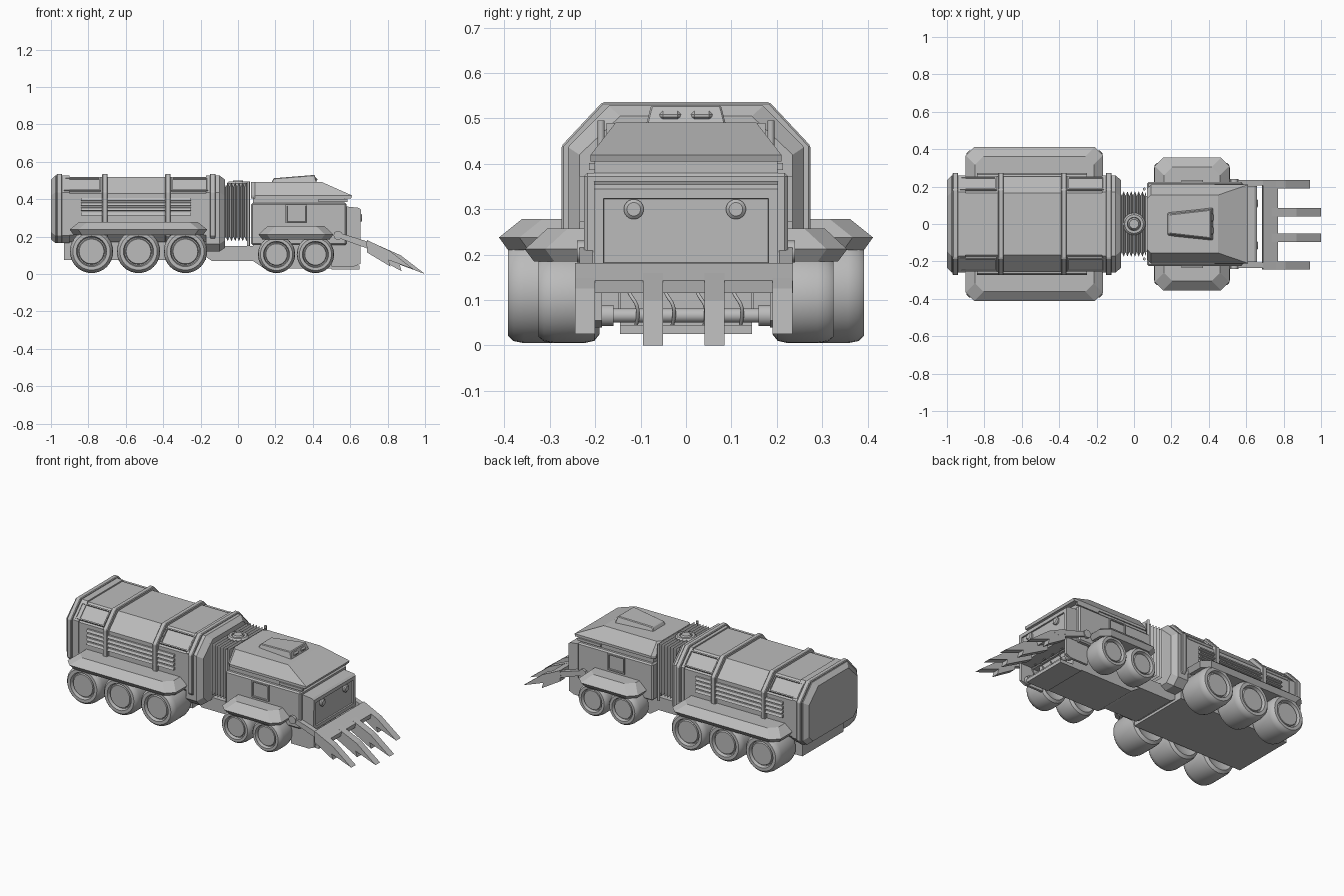
import bpy, bmesh, math
from mathutils import Vector

if "Cube" in bpy.data.objects:
    bpy.data.objects.remove(bpy.data.objects["Cube"], do_unlink=True)

grey = bpy.data.materials.new("plain_grey")
grey.use_nodes = True
grey.diffuse_color = (0.5, 0.5, 0.5, 1)
grey.node_tree.nodes["Principled BSDF"].inputs["Base Color"].default_value = (0.5, 0.5, 0.5, 1)


def loft(name, rings, smooth=False, bevel=0):
    """Skin a stack of equal-length rings and cap both ends."""
    bm = bmesh.new()
    loops = [[bm.verts.new(p) for p in ring] for ring in rings]
    n = len(loops[0])
    for a, b in zip(loops, loops[1:]):
        for i in range(n):
            j = (i + 1) % n
            bm.faces.new((a[i], a[j], b[j], b[i]))
    bm.faces.new(loops[0])
    bm.faces.new(loops[-1])
    bmesh.ops.recalc_face_normals(bm, faces=bm.faces)
    mesh = bpy.data.meshes.new(name)
    bm.to_mesh(mesh)
    bm.free()
    mesh.materials.append(grey)
    ob = bpy.data.objects.new(name, mesh)
    bpy.context.collection.objects.link(ob)
    if bevel:
        mod = ob.modifiers.new("edge_bevel", "BEVEL")
        mod.width, mod.segments = bevel, 1
    if smooth:
        bpy.ops.object.select_all(action="DESELECT")
        ob.select_set(True)
        bpy.context.view_layer.objects.active = ob
        bpy.ops.object.shade_smooth_by_angle(angle=math.radians(35))
    return ob


def along_x(name, profile, x0, x1, **kw):
    return loft(name, [[(x, y, z) for y, z in profile] for x in (x0, x1)], **kw)


def along_y(name, profile, y0, y1, **kw):
    return loft(name, [[(x, y, z) for x, z in profile] for y in (y0, y1)], **kw)


def box(name, x0, x1, y0, y1, z0, z1, **kw):
    return along_x(name, [(y0, z0), (y1, z0), (y1, z1), (y0, z1)], x0, x1, **kw)


def lathe(name, centre, axis, steps, sides=32):
    """Rings of (radius, offset) around an axis through the centre."""
    axis = Vector(axis)
    u = axis.orthogonal().normalized()
    v = axis.cross(u)
    angles = [math.tau * i / sides for i in range(sides)]
    rings = [[Vector(centre) + axis * d + (u * math.cos(a) + v * math.sin(a)) * r
              for a in angles] for r, d in steps]
    return loft(name, rings, smooth=True)


def inset(ob, direction, margin, depth):
    """Sink a panel into the faces that point along a direction."""
    bm = bmesh.new()
    bm.from_mesh(ob.data)
    d = Vector(direction).normalized()
    faces = [f for f in bm.faces if f.normal.dot(d) > 0.95]
    bmesh.ops.inset_region(bm, faces=faces, thickness=margin, depth=0)
    bmesh.ops.inset_region(bm, faces=faces, thickness=0.002, depth=-depth)
    bm.to_mesh(ob.data)
    bm.free()


def tube(name, points, radius):
    curve = bpy.data.curves.new(name, "CURVE")
    curve.dimensions = "3D"
    curve.bevel_depth, curve.bevel_resolution = radius, 2
    curve.use_fill_caps = True
    spline = curve.splines.new("NURBS")
    spline.points.add(len(points) - 1)
    for p, co in zip(spline.points, points):
        p.co = (*co, 1)
    spline.use_endpoint_u = True
    spline.order_u = 3
    curve.materials.append(grey)
    ob = bpy.data.objects.new(name, curve)
    bpy.context.collection.objects.link(ob)


def hull(x, w, top, shoulder, floor, grow=0.0):
    """Eight-sided container section."""
    half = [(w, floor + 0.04), (w, shoulder), (w - 0.09, top), (w - 0.04, floor)]
    (a, b, c, d) = [(y + grow, z) for y, z in half]
    right = [d, a, b, c]
    return [(x, y, z) for y, z in right] + [(x, -y, z) for y, z in reversed(right)]


# Container shell, end caps and ribs
loft("container_body", [hull(x, 0.255, 0.52, 0.43, 0.17) for x in (-0.92, -0.13)])
loft("container_rear_cap", [hull(-1.0, 0.235, 0.505, 0.42, 0.185),
                            hull(-0.975, 0.26, 0.528, 0.437, 0.165),
                            hull(-0.9, 0.26, 0.528, 0.437, 0.165)])
loft("container_front_cap", [hull(-0.17, 0.26, 0.528, 0.437, 0.12),
                             hull(-0.10, 0.26, 0.528, 0.437, 0.12),
                             hull(-0.07, 0.235, 0.505, 0.42, 0.14)])
for x in (-0.955, -0.712, -0.375, -0.135):
    loft("container_rib", [hull(x + d, 0.274, 0.536, 0.44, 0.165) for d in (-0.015, 0.015)],
         bevel=0.004)

# Sloped hatches and side louvres
for s in (-1, 1):
    for x0, x1 in ((-0.93, -0.735), (-0.355, -0.16)):
        pane = [(s * y, z) for y, z in ((0.24, 0.43), (0.254, 0.448), (0.184, 0.518), (0.17, 0.50))]
        inset(along_x("sloped_hatch", pane, x0, x1), (0, s, 1), 0.01, 0.008)
    for i in range(4):
        z = 0.322 + 0.026 * i
        slat = [(s * 0.25, z - 0.011), (s * 0.272, z - 0.008), (s * 0.264, z + 0.006), (s * 0.25, z + 0.008)]
        along_x("side_louvre", slat, -0.84, -0.25)


# Fenders and wheels for both halves
def fender(name, s, x0, x1, y0, y1, low, mid, top):
    rings = []
    for z, i in ((low, 0.02), (mid, 0), (top, 0.05)):
        a, b, y, c = x0 + i, x1 - i, y1 - i, 0.045
        rings.append([(a, s * y0, z), (b, s * y0, z), (b, s * (y - c), z),
                      (b - c, s * y, z), (a + c, s * y, z), (a, s * (y - c), z)])
    loft(name, rings)


def wheel(name, s, x, z, r, y0, y1):
    w = y1 - y0
    steps = [(0.55 * r, 0.015), (0.8 * r, 0), (0.95 * r, 0.012), (r, 0.035), (r, w - 0.035),
             (0.96 * r, w - 0.012), (0.86 * r, w), (0.7 * r, w), (0.65 * r, w - 0.02),
             (0.6 * r, w - 0.02), (0.57 * r, w - 0.008)]
    lathe(name, (x, s * y0, z), (0, s, 0), steps)


for s in (-1, 1):
    fender("rear_fender", s, -0.9, -0.165, 0.2, 0.412, 0.21, 0.238, 0.278)
    fender("front_fender", s, 0.11, 0.51, 0.2, 0.355, 0.185, 0.212, 0.258)
    for x in (-0.783, -0.532, -0.281):
        wheel("rear_wheel", s, x, 0.121, 0.116, 0.2, 0.392)
    for x in (0.206, 0.414):
        wheel("front_wheel", s, x, 0.105, 0.1, 0.19, 0.325)

# Chassis and coupling
box("rear_chassis", -0.93, -0.17, -0.2, 0.2, 0.075, 0.2)
along_y("coupling", [(-0.17, 0.15), (-0.17, 0.09), (-0.14, 0.07), (0.12, 0.07), (0.12, 0.15)], -0.15, 0.15)
along_y("front_chassis", [(0.08, 0.2), (0.08, 0.07), (0.14, 0.03), (0.5, 0.03), (0.56, 0.03),
                          (0.56, 0.2)], -0.145, 0.145)

# Pleated bellows between the halves
pleats = []
for i in range(15):
    x, g = -0.075 + i * 0.01, 0.025 * (i % 2)
    y = 0.175 - g
    pleats.append([(x, -y, 0.175 + g), (x, y, 0.175 + g), (x, y, 0.49 - g), (x, -y, 0.49 - g)])
loft("bellows", pleats)
lathe("bellows_cap", (0, 0, 0.44), (0, 0, 1),
      [(0.06, 0), (0.06, 0.045), (0.05, 0.055), (0.036, 0.055), (0.034, 0.045), (0.025, 0.06)], 24)

# Cab body, roof and roof pod
box("cab_body", 0.07, 0.58, -0.225, 0.225, 0.155, 0.38, bevel=0.008)
box("cab_neck", 0.08, 0.57, -0.203, 0.203, 0.37, 0.41)


def plan(x0, x1, y, z, c=0.02):
    return [(x0 + c, -y, z), (x1, -y, z), (x1, y, z), (x0 + c, y, z), (x0, y - c, z), (x0, c - y, z)]


loft("cab_roof", [plan(0.07, 0.605, 0.21, 0.405), plan(0.07, 0.61, 0.21, 0.42),
                  plan(0.07, 0.45, 0.155, 0.491)])
loft("roof_pod", [[(0.175, -0.065, 0.48), (0.425, -0.09, 0.48), (0.425, 0.09, 0.48), (0.175, 0.065, 0.48)],
                  [(0.19, -0.052, 0.512), (0.41, -0.077, 0.53), (0.41, 0.077, 0.53), (0.19, 0.052, 0.512)]],
     bevel=0.004)
for y in (-0.035, 0.035):
    box("pod_lamp", 0.40, 0.424, y - 0.024, y + 0.024, 0.495, 0.517, bevel=0.008)

# Side windows, vent slits and exhaust stacks
for s in (-1, 1):
    inset(box("side_window", 0.255, 0.37, s * 0.215, s * 0.235, 0.272, 0.372), (0, s, 0), 0.01, 0.008)
    box("vent_slit", 0.43, 0.585, s * 0.2, s * 0.214, 0.386, 0.402)
    tube("exhaust_stack", [(0.055, s * 0.187, 0.15), (0.055, s * 0.187, 0.32),
                           (0.055, s * 0.187, 0.495)], 0.008)

# Hood, grille panel and headlamps
hood = along_y("hood", [(0.57, 0.16), (0.655, 0.16), (0.657, 0.345), (0.645, 0.354), (0.57, 0.362)],
               -0.203, 0.203)
inset(hood, (1, 0, 0), 0.03, 0.008)
for y in (-0.115, 0.11):
    lathe("headlamp", (0.64, y, 0.3), (1, 0, 0), [(0.022, 0), (0.022, 0.018), (0.015, 0.024)], 20)
for s in (-1, 1):
    along_y("jaw_plate", [(0.5, 0.2), (0.5, 0.04), (0.62, 0.04), (0.655, 0.055), (0.655, 0.2)],
            s * 0.185, s * 0.2)
box("lower_bumper", 0.5, 0.65, -0.145, 0.145, 0.025, 0.045)

# Winch drum with hoses
lathe("winch_drum", (0.61, -0.19, 0.066), (0, 1, 0),
      [(0.024, 0), (0.024, 0.03), (0.016, 0.03), (0.016, 0.35), (0.024, 0.35), (0.024, 0.38)], 12)
for y in (-0.12, -0.04, 0.03, 0.11):
    tube("winch_hose", [(0.59, y - 0.02, 0.16), (0.63, y - 0.01, 0.12), (0.645, y + 0.02, 0.08),
                        (0.61, y + 0.01, 0.045)], 0.004)

# Fork carriage, lift arms and tines
along_y("fork_carriage", [(0.69, 0.182), (0.77, 0.143), (0.765, 0.115), (0.685, 0.15)], -0.244, 0.236)
for s in (-1, 1):
    along_y("lift_arm", [(0.515, 0.225), (0.55, 0.218), (0.72, 0.165), (0.71, 0.13), (0.53, 0.195)],
            s * 0.205, s * 0.235)
    lathe("arm_pivot", (0.535, s * 0.2, 0.207), (0, s, 0), [(0.024, 0), (0.024, 0.04)], 16)
tine = [(0.69, 0.18), (0.87, 0.1), (1.0, 0.0), (0.865, 0.05), (0.875, 0.015), (0.69, 0.115)]
for y, back, lift in ((-0.222, 0.06, 0.025), (-0.073, 0, 0), (0.063, 0, 0), (0.213, 0.06, 0.025)):
    shape = [(x - (back if x > 0.8 else 0), z + (lift if x > 0.8 else 0)) for x, z in tine]
    along_y("fork_tine", shape, y - 0.022, y + 0.022)
